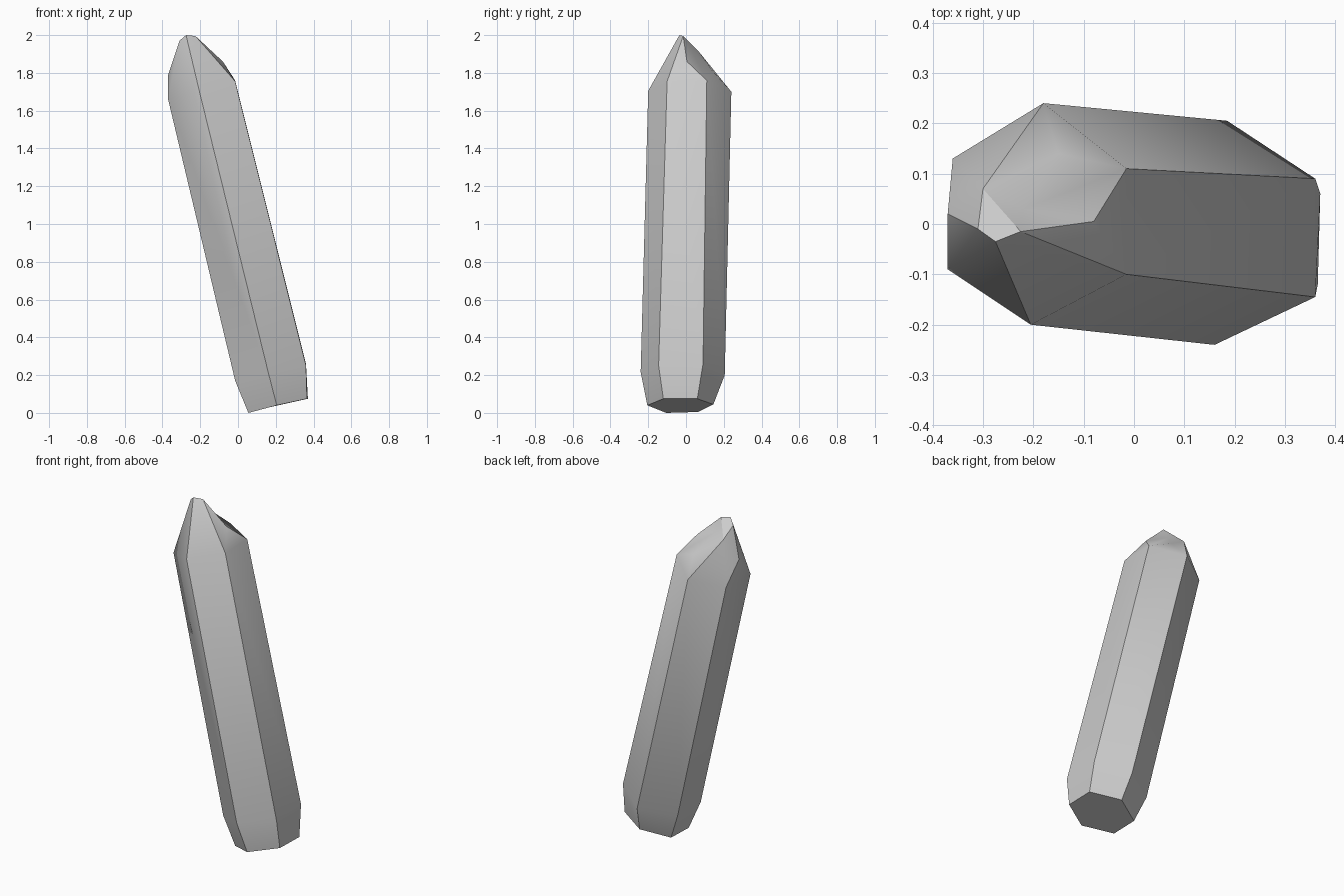
import bpy, bmesh, math

cube = bpy.data.objects.get("Cube")
if cube:
    bpy.data.objects.remove(cube, do_unlink=True)

# Grey stone
stone = bpy.data.materials.new("grey_stone")
stone.use_nodes = True
color = (0.6, 0.6, 0.6, 1)
stone.diffuse_color = color
stone.node_tree.nodes["Principled BSDF"].inputs["Base Color"].default_value = color

# Leaning six-sided rings: base, lower shoulder, upper shoulder
rings = [
    [(.21, .145, .045), (.37, .06, .075), (.365, -.12, .075),
     (.205, -.205, .04), (.055, -.105, 0), (.055, .065, .005)],
    [(.185, .205, .2), (.36, .09, .26), (.36, -.145, .25),
     (.16, -.24, .215), (-.015, -.12, .17), (-.01, .095, .165)],
    [(-.18, .24, 1.7), (-.015, .11, 1.76), (-.015, -.1, 1.755),
     (-.205, -.2, 1.705), (-.37, -.09, 1.66), (-.36, .13, 1.66)],
]

# Named points of the chipped tip
tip = {
    "M": (-.08, .005, 1.86), "Q": (-.15, .14, 1.81), "R": (-.22, .03, 1.92),
    "N": (-.3, .07, 1.91), "P": (-.31, -.01, 1.97), "T": (-.275, -.035, 2),
    "S": (-.225, -.015, 1.995), "W": (-.37, .02, 1.79),
}
facets = ("ABQ BMR BRQ BCM MSR CDT CTS CSM DET EWP EPT EFW "
          "FNW WNP FAN AQN QRN NRS NSP PST").split()

bm = bmesh.new()
loops = [[bm.verts.new(p) for p in ring] for ring in rings]

# Flat base and shaft sides
bm.faces.new(loops[0])
for low, high in zip(loops, loops[1:]):
    for i in range(6):
        j = (i + 1) % 6
        bm.faces.new((low[i], low[j], high[j], high[i]))

# Faceted tip, with the upper ring named A to F
points = dict(zip("ABCDEF", loops[2]))
points.update({name: bm.verts.new(p) for name, p in tip.items()})
for facet in facets:
    bm.faces.new([points[name] for name in facet])
bmesh.ops.recalc_face_normals(bm, faces=bm.faces)

mesh = bpy.data.meshes.new("crystal")
bm.to_mesh(mesh)
bm.free()
mesh.materials.append(stone)
crystal = bpy.data.objects.new("crystal", mesh)
bpy.context.collection.objects.link(crystal)

# Soft tip with sharp crystal edges
bpy.ops.object.select_all(action="DESELECT")
crystal.select_set(True)
bpy.context.view_layer.objects.active = crystal
bpy.ops.object.shade_smooth_by_angle(angle=math.radians(30))
